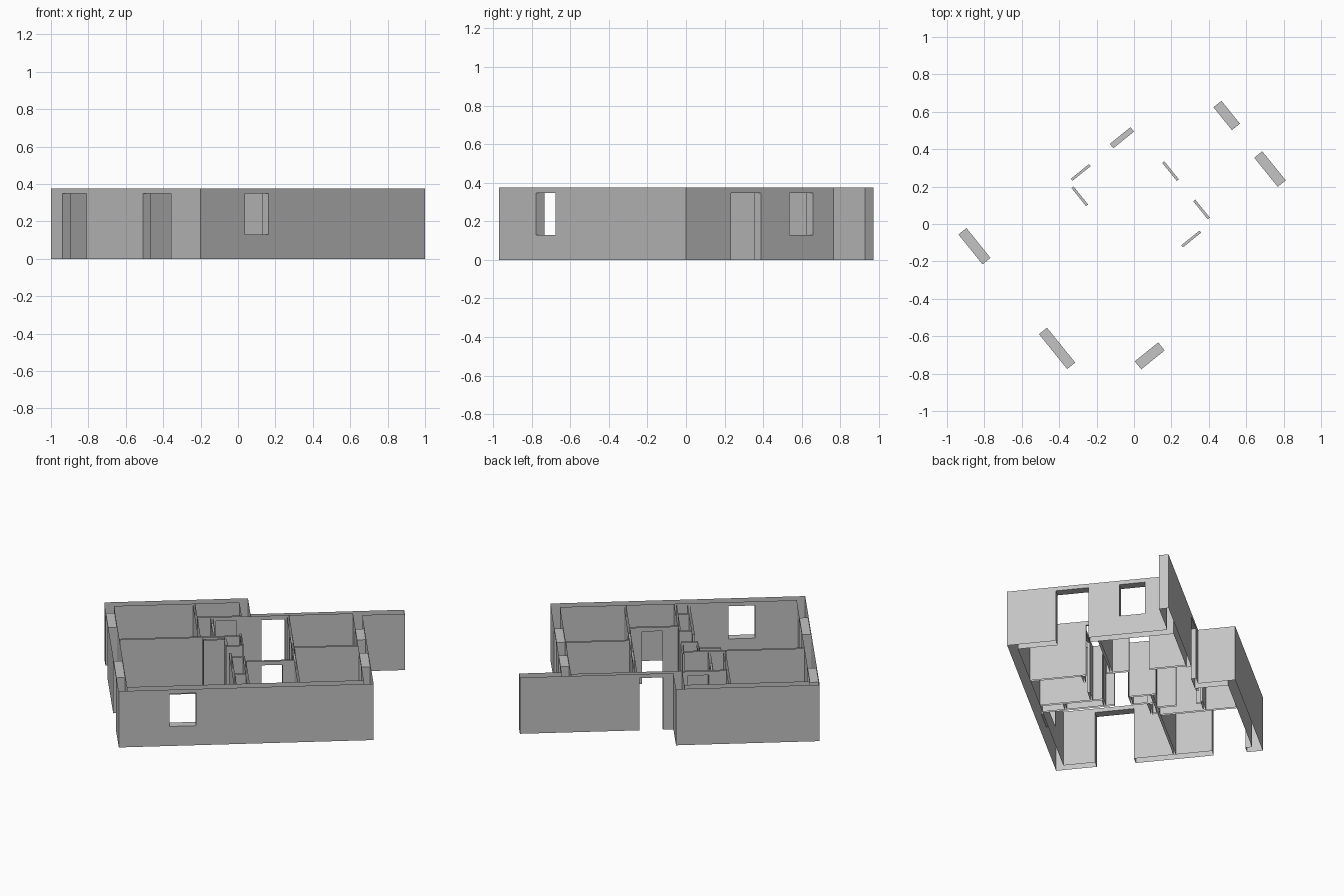
import bpy
import math
from mathutils import Vector, Matrix

cube = bpy.data.objects.get("Cube")
if cube:
    bpy.data.objects.remove(cube, do_unlink=True)

# One plain wall colour
plaster = bpy.data.materials.new("plaster_grey")
plaster.use_nodes = True
GREY = (0.55, 0.55, 0.55, 1)
plaster.diffuse_color = GREY
plaster.node_tree.nodes["Principled BSDF"].inputs["Base Color"].default_value = GREY

HEIGHT, LINTEL, SILL = 0.375, 0.348, 0.13
THICK, THIN = 0.055, 0.014
# The plan is drawn square, then turned and moved to its place
PLACE = Matrix.Translation((-0.2, -0.97, 0)) @ Matrix.Rotation(math.radians(38.95), 4, "Z")


def wall(name, axis, lo, hi, lo_span, hi_span=None, holes=(), caps=()):
    """Open-topped wall along u or v; lo and hi are its two sides.
    holes: (start, end, bottom); caps: (position, outward sign)."""
    hi_span = hi_span or lo_span
    verts, faces = [], []

    def point(along, across, z):
        return Vector((along, across, z) if axis == "u" else (across, along, z))

    def quad(corners, normal):
        p = [point(*c) for c in corners]
        n = (p[1] - p[0]).cross(p[2] - p[0])
        if n.dot(point(*normal)) < 0:
            p.reverse()
        faces.append(tuple(range(len(verts), len(verts) + 4)))
        verts.extend(PLACE @ q for q in p)

    def panel(a, b, side, z0, z1, sign):
        quad([(a, side, z0), (b, side, z0), (b, side, z1), (a, side, z1)], (0, sign, 0))

    def across(s, z0, z1, sign):
        quad([(s, lo, z0), (s, hi, z0), (s, hi, z1), (s, lo, z1)], (sign, 0, 0))

    # Two long sides, split around the openings
    for side, span, sign in ((lo, lo_span, -1), (hi, hi_span, 1)):
        start = span[0]
        for a, b, bottom in sorted(holes):
            panel(start, a, side, 0, HEIGHT, sign)
            panel(a, b, side, LINTEL, HEIGHT, sign)
            if bottom:
                panel(a, b, side, 0, bottom, sign)
            start = b
        panel(start, span[1], side, 0, HEIGHT, sign)
    # Jambs, lintel underside and sill
    for a, b, bottom in holes:
        across(a, bottom, LINTEL, 1)
        across(b, bottom, LINTEL, -1)
        for z, sign in ((LINTEL, -1), (bottom, 1)):
            if z:
                quad([(a, lo, z), (b, lo, z), (b, hi, z), (a, hi, z)], (0, 0, sign))
    for s, sign in caps:
        across(s, 0, HEIGHT, sign)

    mesh = bpy.data.meshes.new(name)
    mesh.from_pydata(verts, [], faces)
    mesh.materials.append(plaster)
    bpy.context.collection.objects.link(bpy.data.objects.new(name, mesh))


def partition(name, axis, centre, start, end, holes=(), caps=()):
    wall(name, axis, centre - THIN / 2, centre + THIN / 2, (start, end), None, holes, caps)


# Outer shell
U, V = 1.543, 1.272            # main width and depth
REAR_IN, REAR = 1.013, 1.043   # recessed rear wall
BLOCK = 0.87                   # width of the deeper rear block
WING = 1.80                    # end of the wing wall
wall("front_wall", "u", 0, THICK, (0, U), (THICK, U - THICK), [(0.307, 0.468, SILL)])
wall("left_wall", "v", U - THICK, U, (THICK, REAR_IN), (0, 0.985),
     [(0.30, 0.50, 0), (0.69, 0.847, SILL)])
wall("right_wall", "v", 0, THICK, (0, V), (THICK, V - THICK),
     [(0.25, 0.49, 0), (0.97, 1.175, 0)])
wall("rear_block_wall", "u", V - THICK, V, (THICK, BLOCK - THICK), (0, BLOCK))
wall("rear_block_end", "v", BLOCK - THICK, BLOCK, (REAR_IN, V - THICK), (REAR, V))
wall("rear_wall", "u", REAR_IN, REAR, (BLOCK - THICK, U - THICK), (BLOCK, U - THICK),
     [(0.934, 1.076, 0)])
wall("wing_wall", "u", 0.985, REAR, (U, WING), (U - THICK, WING), caps=[(WING, 1)])

# Room partitions
partition("long_partition", "v", 1.095, THICK, REAR_IN,
          [(0.40, 0.524, 0), (0.664, 0.788, 0)])
partition("side_room_partition", "u", 0.555, 1.10, U - THICK)
partition("front_room_partition", "u", 0.374, 0.79, 1.09, [(0.89, 1.016, 0)])
partition("main_room_partition", "u", 0.74, THICK, 0.79)
partition("rear_room_partition", "v", 0.54, 0.745, V - THICK)
partition("hall_partition", "v", 0.633, 0.745, 1.018, [(0.864, 0.988, 0)])
partition("rear_hall_partition", "u", 1.022, 0.545, BLOCK - THICK, [(0.655, 0.78, 0)])

# Cupboards and shafts along the hall
partition("cupboard_front", "u", 0.70, 0.56, 0.69)
for label, u in (("right", 0.565), ("left", 0.685)):
    partition("cupboard_side_" + label, "v", u, 0.70, 0.74)
partition("shaft_front", "u", 0.605, 0.69, 0.795)
partition("shaft_side", "v", 0.79, 0.605, 0.77, caps=[(0.77, 1)])
partition("shaft_inner_side", "v", 0.695, 0.605, 0.70)
partition("closet_side_right", "v", 0.71, THICK, 0.50, caps=[(0.50, 1)])
partition("closet_side_left", "v", 0.79, THICK, 0.44)
partition("closet_rear", "u", 0.44, 0.715, 0.795)
partition("closet_divider", "u", 0.20, 0.715, 0.785)
